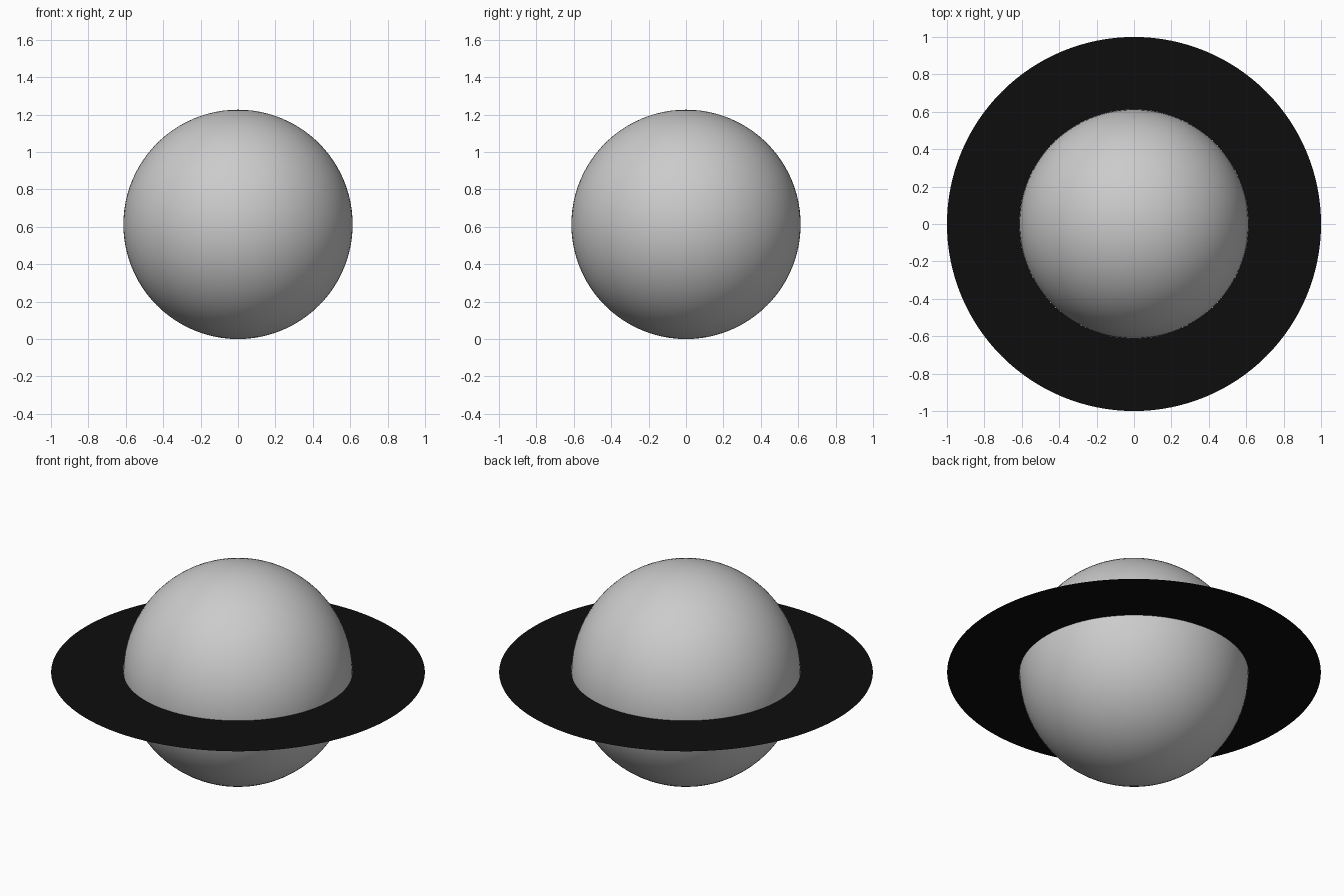
import bpy
import bmesh
import math

if "Cube" in bpy.data.objects:
    bpy.data.objects.remove(bpy.data.objects["Cube"])

R = 0.613        # planet radius, also the height of its centre
RING_OUT = 1.0   # outer ring radius
SEGMENTS = 128

# Planet: smooth sphere standing on the ground
bpy.ops.mesh.primitive_uv_sphere_add(segments=96, ring_count=48, radius=R, location=(0, 0, R))
planet = bpy.context.object
planet.name = "planet"
bpy.ops.object.shade_smooth()

# Ring: flat annulus around the equator, paper thin
bm = bmesh.new()
inner, outer = [], []
for i in range(SEGMENTS):
    a = 2 * math.pi * i / SEGMENTS
    c, s = math.cos(a), math.sin(a)
    inner.append(bm.verts.new((R * c, R * s, 0)))
    outer.append(bm.verts.new((RING_OUT * c, RING_OUT * s, 0)))
for i in range(SEGMENTS):
    j = (i + 1) % SEGMENTS
    bm.faces.new((inner[i], outer[i], outer[j], inner[j]))
mesh = bpy.data.meshes.new("ring")
bm.to_mesh(mesh)
bm.free()
ring = bpy.data.objects.new("ring", mesh)
ring.location.z = R
bpy.context.collection.objects.link(ring)

# Black ring colour
black = bpy.data.materials.new("ring_black")
black.diffuse_color = (0.004, 0.004, 0.004, 1)
black.use_nodes = True
black.node_tree.nodes["Principled BSDF"].inputs["Base Color"].default_value = black.diffuse_color
mesh.materials.append(black)
